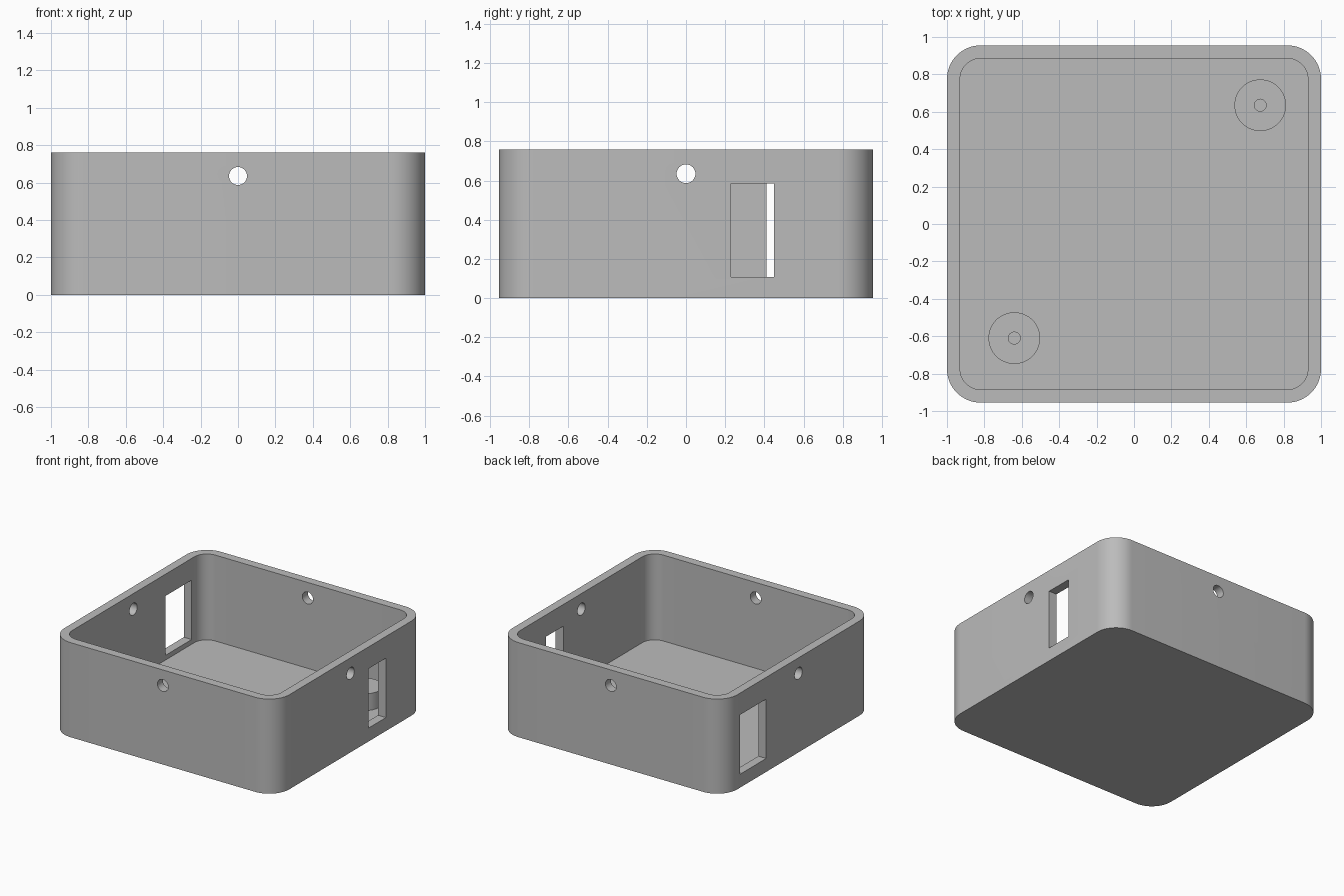
import bpy, bmesh
from math import radians, pi
from mathutils import Matrix, Vector

cube = bpy.data.objects.get("Cube")
if cube:
    bpy.data.objects.remove(cube, do_unlink=True)

WIDTH, DEPTH, HEIGHT = 2.0, 1.91, 0.76
WALL, FLOOR = 0.07, 0.07

grey = bpy.data.materials.new("plain grey")
grey.use_nodes = True
colour = (0.5, 0.5, 0.5, 1)
grey.diffuse_color = colour
grey.node_tree.nodes["Principled BSDF"].inputs["Base Color"].default_value = colour


def make_object(name, bm):
    bmesh.ops.recalc_face_normals(bm, faces=bm.faces)
    mesh = bpy.data.meshes.new(name)
    bm.to_mesh(mesh)
    bm.free()
    mesh.materials.append(grey)
    obj = bpy.data.objects.new(name, mesh)
    bpy.context.collection.objects.link(obj)
    return obj


def block(name, low, high, radius=0):
    """Box between two corners, with optional rounded vertical edges."""
    low, high = Vector(low), Vector(high)
    bm = bmesh.new()
    bmesh.ops.create_cube(bm, size=1)
    bmesh.ops.scale(bm, vec=high - low, verts=bm.verts)
    bmesh.ops.translate(bm, vec=(low + high) / 2, verts=bm.verts)
    if radius:
        upright = [e for e in bm.edges
                   if abs(e.verts[0].co.z - e.verts[1].co.z) > 0.01]
        bmesh.ops.bevel(bm, geom=upright, offset=radius, segments=16,
                        profile=0.5, affect='EDGES')
    return make_object(name, bm)


def rod(name, x, y, z, axis):
    """Short horizontal cylinder for drilling a wall."""
    bm = bmesh.new()
    turn = Matrix.Rotation(pi / 2, 4, 'Y' if axis == 'X' else 'X')
    bmesh.ops.create_cone(bm, cap_ends=True, segments=48, radius1=0.048,
                          radius2=0.048, depth=0.3,
                          matrix=Matrix.Translation((x, y, z)) @ turn)
    return make_object(name, bm)


def select_only(obj):
    bpy.ops.object.select_all(action='DESELECT')
    obj.select_set(True)
    bpy.context.view_layer.objects.active = obj


def cut(target, cutter):
    cutter.hide_render = True
    mod = target.modifiers.new("cut", 'BOOLEAN')
    mod.operation = 'DIFFERENCE'
    mod.solver = 'EXACT'
    mod.object = cutter
    select_only(target)
    bpy.ops.object.modifier_apply(modifier=mod.name)
    bpy.data.objects.remove(cutter, do_unlink=True)


def smooth(obj):
    select_only(obj)
    bpy.ops.object.shade_smooth_by_angle(angle=radians(30))


# Open tray with rounded corners
hx, hy = WIDTH / 2, DEPTH / 2
tray = block("enclosure_tray", (-hx, -hy, 0), (hx, hy, HEIGHT), 0.18)
cut(tray, block("cavity_cutter", (WALL - hx, WALL - hy, FLOOR),
                (hx - WALL, hy - WALL, HEIGHT + 0.2), 0.11))

# One round hole near the rim of each wall
for side in (-1, 1):
    cut(tray, rod("side_hole_cutter", side * hx, 0, 0.635, 'X'))
    cut(tray, rod("end_hole_cutter", 0, side * hy, 0.635, 'Y'))

# Connector slots in the left and right walls
for side, y0, y1 in ((1, 0.23, 0.45), (-1, 0.41, 0.74)):
    x = side * hx
    cut(tray, block("slot_cutter", (x - 0.15, y0, 0.108), (x + 0.15, y1, 0.585)))
smooth(tray)


# Hollow screw posts standing on the floor
def screw_post(name, x, y, outer=0.138, inner=0.032, top=0.205):
    bm = bmesh.new()
    base = FLOOR - 0.01
    corners = [(inner, base), (outer, base), (outer, top), (inner, top)]
    verts = [bm.verts.new((r, 0, z)) for r, z in corners]
    edges = [bm.edges.new((verts[i], verts[i - 1])) for i in range(4)]
    bmesh.ops.spin(bm, geom=verts + edges, cent=(0, 0, 0), axis=(0, 0, 1),
                   angle=2 * pi, steps=64)
    bmesh.ops.remove_doubles(bm, verts=bm.verts, dist=0.0005)
    post = make_object(name, bm)
    post.location = (x, y, 0)
    smooth(post)


screw_post("back_left_post", 0.675, 0.635)
screw_post("front_right_post", -0.64, -0.61)
